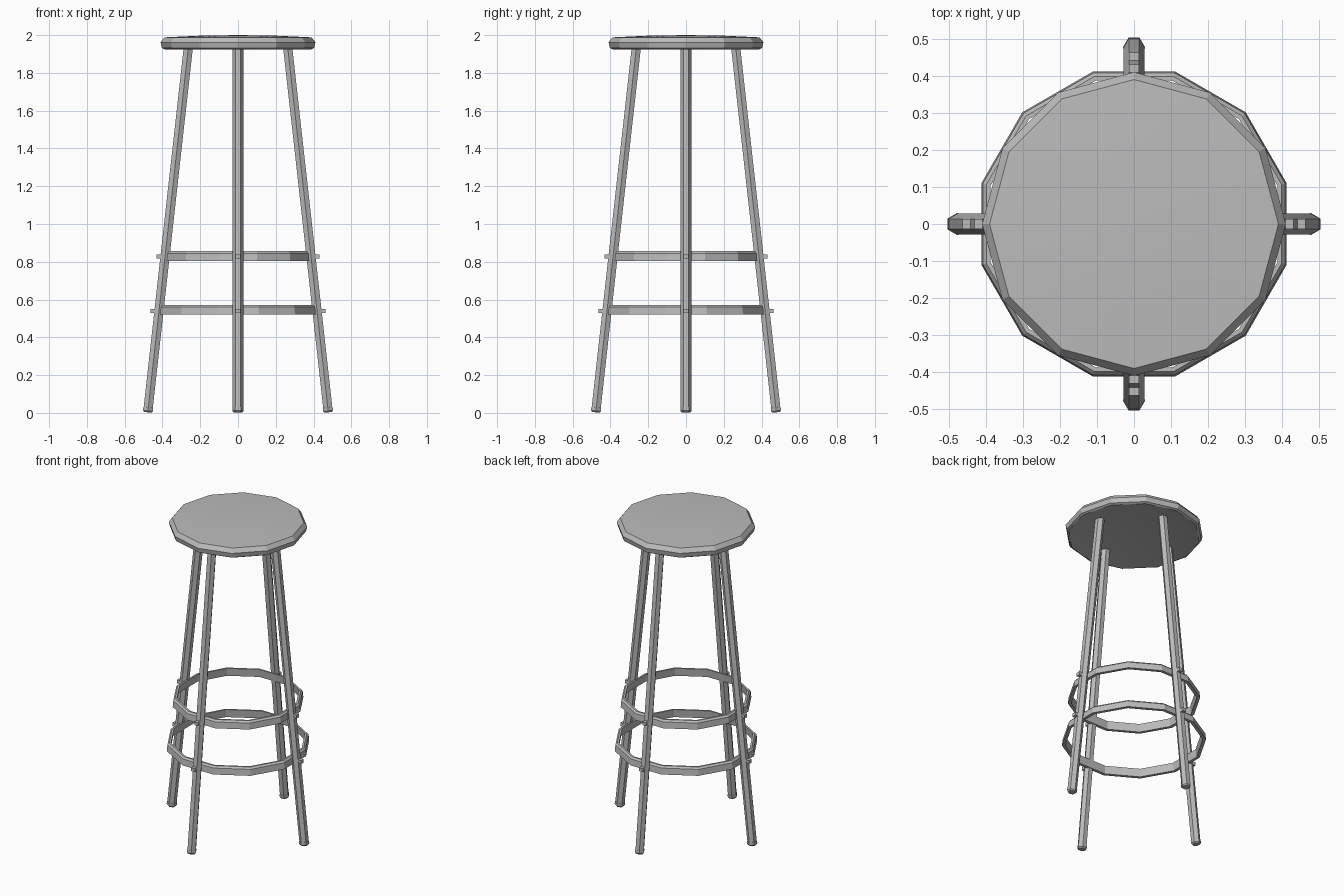
import bpy, bmesh, math
from mathutils import Matrix, Vector

cube = bpy.data.objects.get("Cube")
if cube:
    bpy.data.objects.remove(cube, do_unlink=True)

GREY = (0.5, 0.5, 0.5, 1.0)
mat = bpy.data.materials.new("grey_metal")
mat.use_nodes = True
mat.diffuse_color = GREY
mat.node_tree.nodes["Principled BSDF"].inputs["Base Color"].default_value = GREY


def finish(bm, name, matrix=Matrix()):
    bmesh.ops.recalc_face_normals(bm, faces=bm.faces)
    mesh = bpy.data.meshes.new(name)
    bm.to_mesh(mesh)
    bm.free()
    mesh.materials.append(mat)
    obj = bpy.data.objects.new(name, mesh)
    bpy.context.collection.objects.link(obj)
    obj.matrix_world = matrix
    return obj


def turned(name, profile, sides, phase=0.0, closed=False, matrix=Matrix()):
    """Revolve (radius, height) points into a faceted solid."""
    bm = bmesh.new()
    rows = []
    for r, z in profile:
        if r == 0:
            rows.append([bm.verts.new((0, 0, z))] * sides)
        else:
            angles = [phase + math.tau * i / sides for i in range(sides)]
            rows.append([bm.verts.new((r * math.cos(a), r * math.sin(a), z)) for a in angles])
    pairs = list(zip(rows, rows[1:]))
    if closed:
        pairs.append((rows[-1], rows[0]))
    for low, high in pairs:
        for i in range(sides):
            j = (i + 1) % sides
            loop = list(dict.fromkeys((low[i], low[j], high[j], high[i])))
            bm.faces.new(loop)
    return finish(bm, name, matrix)


# Seat: slightly crowned twelve-sided disc with a shallow hollow underneath
seat = turned("seat", [(0, 1.945), (0.25, 1.941), (0.375, 1.927), (0.39, 1.925),
                       (0.403, 1.932), (0.41, 1.962), (0.39, 1.988),
                       (0.2, 1.997), (0, 2.0)], 12)
bpy.context.view_layer.objects.active = seat
seat.select_set(True)
bpy.ops.object.shade_smooth_by_angle(angle=math.radians(15))
seat.select_set(False)

# Foot rings: bands that follow the slope of the legs
for name, z, apothem in (("lower_foot_ring", 0.52, 0.412), ("upper_foot_ring", 0.805, 0.378)):
    r = apothem / math.cos(math.pi / 12)
    turned(name, [(r, z), (r - 0.004, z + 0.04), (r - 0.014, z + 0.051),
                  (r - 0.026, z + 0.051), (r - 0.02, z)], 12, math.pi / 12, closed=True)

# Legs, foot caps and bolts, repeated on four sides
foot, top = Vector((0.478, 0, 0.003)), Vector((0.262, 0, 1.945))
axis = top - foot
length = axis.length
tilt = Matrix.Translation(foot) @ Matrix.Rotation(math.atan2(axis.x, axis.z), 4, 'Y')

for k, side in enumerate(("left", "back", "right", "front")):
    spin = Matrix.Rotation(k * math.pi / 2, 4, 'Z')
    turned(side + "_leg", [(0, 0.01), (0.028, 0.01), (0.028, length), (0, length)],
           6, math.pi / 6, matrix=spin @ tilt)
    turned(side + "_foot_cap", [(0, 0), (0.023, 0), (0.03, 0.008), (0.03, 0.026), (0, 0.028)],
           6, math.pi / 6, matrix=spin @ tilt)
    for level, z in (("lower", 0.54), ("upper", 0.828)):
        x = foot.x + axis.x * z / axis.z
        bm = bmesh.new()
        bmesh.ops.create_cube(bm, size=1, matrix=Matrix.Translation((x + 0.01, 0, z))
                              @ Matrix.Diagonal((0.07, 0.026, 0.022, 1)))
        finish(bm, f"{side}_{level}_bolt", spin)
